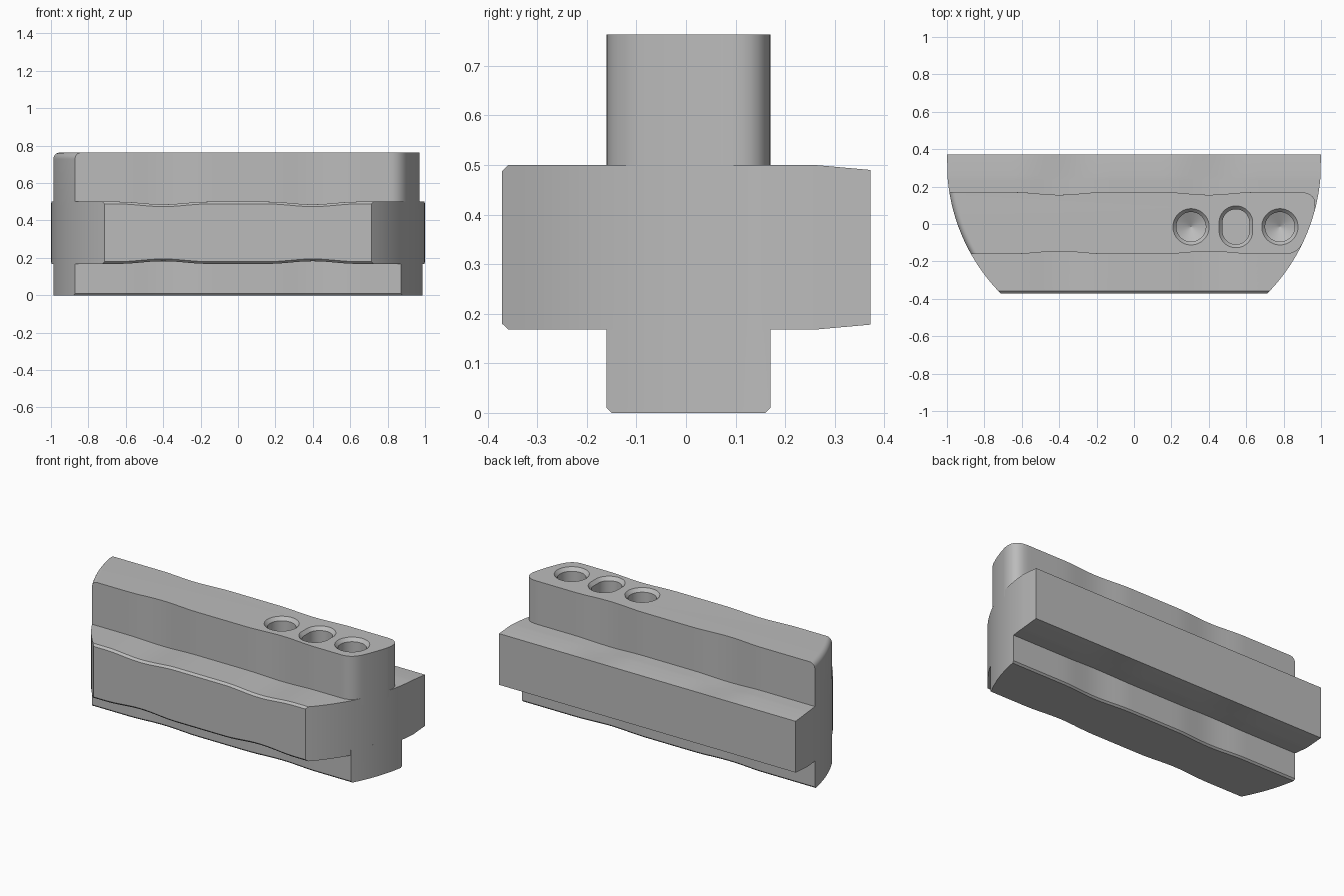
import bpy, bmesh
from math import sin, cos, pi, sqrt, radians

if "Cube" in bpy.data.objects:
    bpy.data.objects.remove(bpy.data.objects["Cube"], do_unlink=True)

grey = bpy.data.materials.new("plain grey")
grey.use_nodes = True
grey.diffuse_color = (0.5, 0.5, 0.5, 1)
grey.node_tree.nodes["Principled BSDF"].inputs["Base Color"].default_value = (0.5, 0.5, 0.5, 1)

FRONT, BACK, ARC_Y = -0.16, 0.17, 0.33
STEPS = 64


def half_width(y):
    """Half length of the key at depth y: the ends lie on a unit circle."""
    return sqrt(1 - (y - ARC_Y) ** 2)


def wave(x):
    """Shallow dip centred at x = +-0.4."""
    d = (abs(x) - 0.4) / 0.24
    return 0.014 * cos(d * pi / 2) ** 2 if abs(d) < 1 else 0


def loft(name, rings):
    """Skin equal-length closed rings and cap both ends."""
    bm = bmesh.new()
    loops = [[bm.verts.new(p) for p in ring] for ring in rings]
    n = len(loops[0])
    for a, b in zip(loops, loops[1:]):
        for i in range(n):
            j = (i + 1) % n
            bm.faces.new((a[i], a[j], b[j], b[i]))
    bm.faces.new(loops[0])
    bm.faces.new(loops[-1])
    bmesh.ops.recalc_face_normals(bm, faces=bm.faces)
    mesh = bpy.data.meshes.new(name)
    bm.to_mesh(mesh)
    bm.free()
    mesh.materials.append(grey)
    obj = bpy.data.objects.new(name, mesh)
    bpy.context.collection.objects.link(obj)
    return obj


def smooth(obj):
    bpy.ops.object.select_all(action="DESELECT")
    obj.select_set(True)
    bpy.context.view_layer.objects.active = obj
    bpy.ops.object.shade_smooth_by_angle(angle=radians(25))


def corner(a, c, b, n=8):
    """Rounded corner from a to b, pulled toward c."""
    pts = []
    for i in range(n + 1):
        t = i / n
        w = (1 - t) ** 2, 2 * t * (1 - t), t * t
        pts.append(tuple(w[0] * a[k] + w[1] * c[k] + w[2] * b[k] for k in (0, 1)))
    return pts


def upright_ring(z, inset=0, left_inset=0, rounded=False):
    """Plan outline of the upright bar: wavy sides and arc ends."""
    y0, y1 = FRONT + inset, BACK - inset
    xf, xb = half_width(y0), half_width(y1)
    rf, rb = (0.06, 0.1) if rounded else (0, 0)
    lf, lb = -xf + left_inset, -xb + left_inset
    pts = []
    for i in range(STEPS):
        x = lf + (xf - rf - lf) * i / STEPS
        pts.append((x, y0 + wave(x)))
    ya, yb = y0 + rf, y1 - rb
    if rounded:
        pts += corner((xf - rf, y0), (xf, y0), (half_width(ya), ya))[:-1]
    for i in range(17):
        y = ya + (yb - ya) * i / 16
        pts.append((half_width(y), y))
    if rounded:
        pts += corner((half_width(yb), yb), (xb, y1), (xb - rb, y1))[1:-1]
    for i in range(0 if rounded else 1, STEPS):
        x = xb - rb + (lb - xb + rb) * i / STEPS
        pts.append((x, y1 - wave(x)))
    for i in range(16):
        y = y1 + (y0 - y1) * i / 16
        pts.append((-half_width(y) + left_inset, y))
    return [(x, y, z) for x, y in pts]


# Lower rail with chamfered long edges
lower = loft("lower_rail", [upright_ring(0, 0.01), upright_ring(0.01), upright_ring(0.2)])
smooth(lower)

# Upper rail, rounded over at its right-hand top end
R, TOP = 0.035, 0.763
rings = [upright_ring(0.46, rounded=True)]
for k in range(9):
    a = k / 8 * pi / 2
    rings.append(upright_ring(TOP - R + R * sin(a), 0, R * (1 - cos(a)), True))
upper = loft("upper_rail", rings)


# Crossbar with wavy top and bottom, chamfered front and tapered back
def bar_ring(y, inset=0, wavy=1):
    w = half_width(y)
    xs = [w * (2 * i / STEPS - 1) for i in range(STEPS + 1)]
    top = [(x, y, 0.5 - inset - wavy * wave(x)) for x in xs]
    low = [(x, y, 0.168 + inset + wavy * wave(x)) for x in reversed(xs)]
    return top + low


front = [bar_ring(-0.371, 0.012), bar_ring(-0.358)]
middle = [bar_ring(-0.358 + 0.618 * i / 24) for i in range(1, 25)]
crossbar = loft("crossbar", front + middle + [bar_ring(0.372, 0.01, 0)])
smooth(crossbar)


# Countersunk holes: two drilled, one slotted
def hole_ring(cx, z, r, straight):
    pts = []
    for i in range(48):
        a = 2 * pi * (i + 0.5) / 48
        shift = straight if sin(a) > 0 else -straight
        pts.append((cx + r * cos(a), -0.015 + shift + r * sin(a), z))
    return pts


def hole(cx, r, straight, pointed):
    profile = [(TOP + 0.01, r + 0.01), (TOP, r), (TOP - 0.02, r - 0.018), (0.56, r - 0.018)]
    if pointed:
        profile.append((0.52, 0.001))
    cutter = loft("hole_cutter", [hole_ring(cx, z, q, straight) for z, q in profile])
    cutter.hide_render = True
    mod = upper.modifiers.new("hole", "BOOLEAN")
    mod.operation, mod.solver, mod.object = "DIFFERENCE", "EXACT", cutter
    bpy.ops.object.select_all(action="DESELECT")
    bpy.context.view_layer.objects.active = upper
    upper.select_set(True)
    bpy.ops.object.modifier_apply(modifier=mod.name)
    bpy.data.objects.remove(cutter, do_unlink=True)


for cx, r, straight, pointed in ((0.305, 0.097, 0, True), (0.545, 0.09, 0.022, False), (0.78, 0.097, 0, True)):
    hole(cx, r, straight, pointed)
smooth(upper)
